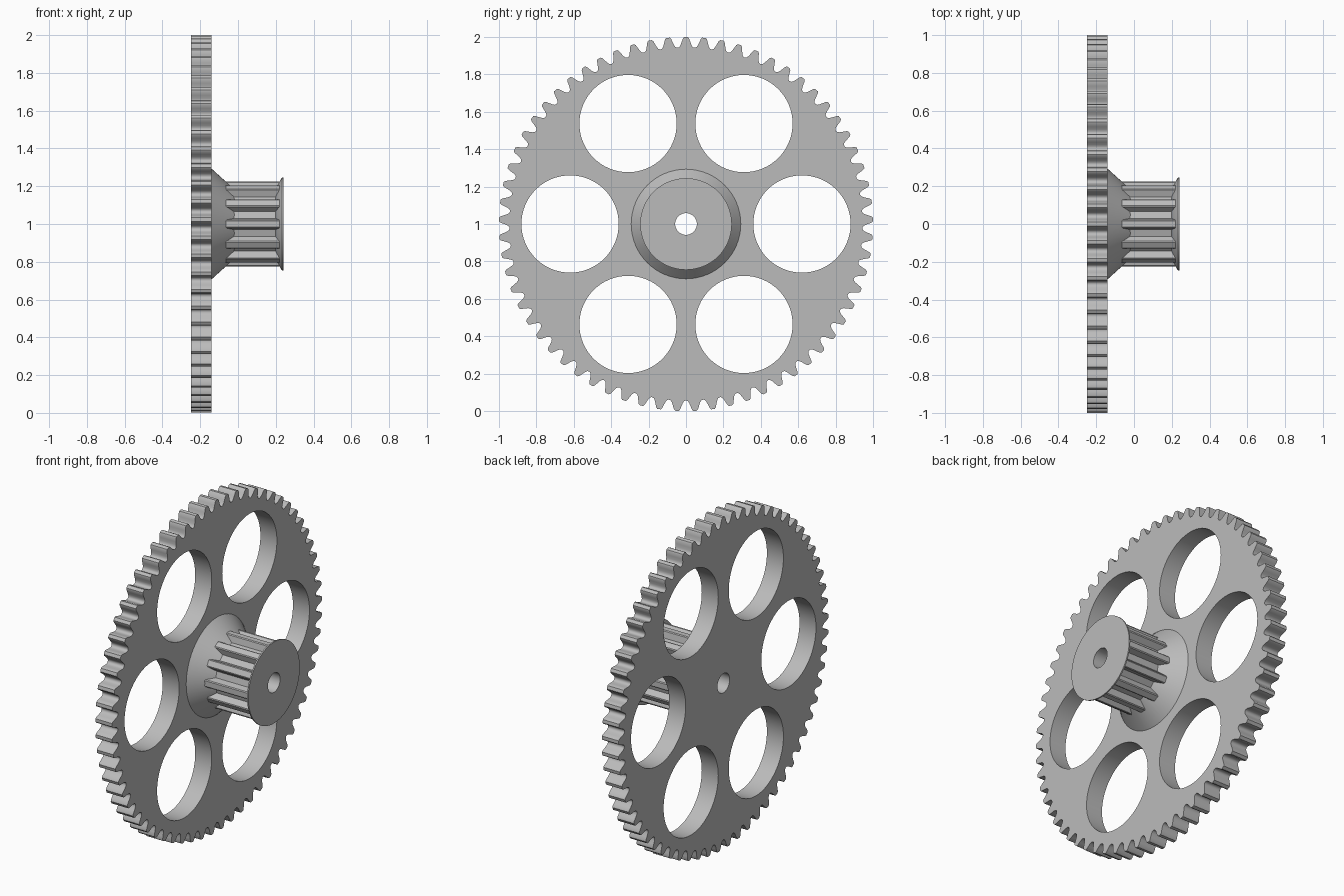
import bpy, bmesh
from math import sin, cos, pi, tau, radians
from mathutils import Matrix, Vector

cube = bpy.data.objects.get("Cube")
if cube:
    bpy.data.objects.remove(cube, do_unlink=True)

# One grey plastic for the whole part
grey = bpy.data.materials.new("grey plastic")
grey.use_nodes = True
grey.diffuse_color = (0.5, 0.5, 0.5, 1)
grey.node_tree.nodes["Principled BSDF"].inputs["Base Color"].default_value = (0.5, 0.5, 0.5, 1)

# The axle runs along x at height 1: local (x, y, z) becomes world (y, z, x)
AXLE = Matrix(((0, 0, 1, 0), (1, 0, 0, 0), (0, 1, 0, 1), (0, 0, 0, 1)))
BORE = 0.058


def polar(r, a):
    return Vector((r * cos(a), r * sin(a)))


def circle(r, centre=Vector((0, 0)), n=64):
    return [centre + polar(r, tau * i / n) for i in range(n)]


def toothed(count, tooth, start):
    """Closed outline: one tooth (pitch fraction, radius) repeated around."""
    pitch = tau / count
    return [polar(r, start + (i + f) * pitch) for i in range(count) for f, r in tooth]


def mirrored(half):
    return [(-f, r) for f, r in reversed(half)] + half


def finish(obj):
    bpy.ops.object.select_all(action="DESELECT")
    obj.select_set(True)
    bpy.context.view_layer.objects.active = obj
    if obj.type == "CURVE":
        bpy.ops.object.convert(target="MESH")
    bpy.ops.object.shade_smooth_by_angle(angle=radians(30))


def slab(name, outlines, x0, x1):
    """Flat plate filled between outlines; inner outlines become holes."""
    curve = bpy.data.curves.new(name, "CURVE")
    curve.dimensions = "2D"
    curve.fill_mode = "BOTH"
    curve.extrude = (x1 - x0) / 2
    for pts in outlines:
        spline = curve.splines.new("POLY")
        spline.points.add(len(pts) - 1)
        for p, co in zip(spline.points, pts):
            p.co = (co.x, co.y, 0, 1)
        spline.use_cyclic_u = True
    curve.materials.append(grey)
    obj = bpy.data.objects.new(name, curve)
    bpy.context.collection.objects.link(obj)
    obj.matrix_world = AXLE @ Matrix.Translation((0, 0, (x0 + x1) / 2))
    finish(obj)


def lathe(name, profile, n=64):
    """Ring turned about the axle from a closed (x, radius) profile."""
    bm = bmesh.new()
    rings = [[bm.verts.new((*polar(r, tau * i / n), x)) for i in range(n)] for x, r in profile]
    for a, b in zip(rings, rings[1:] + rings[:1]):
        for i in range(n):
            j = (i + 1) % n
            bm.faces.new((a[i], a[j], b[j], b[i]))
    bmesh.ops.recalc_face_normals(bm, faces=bm.faces)
    mesh = bpy.data.meshes.new(name)
    bm.to_mesh(mesh)
    bm.free()
    mesh.materials.append(grey)
    obj = bpy.data.objects.new(name, mesh)
    bpy.context.collection.objects.link(obj)
    obj.matrix_world = AXLE
    finish(obj)


# Large gear wheel with six lightening holes
gear_tooth = mirrored([(0.1, 1.0), (0.17, 0.993), (0.24, 0.975), (0.31, 0.958), (0.38, 0.948), (0.46, 0.944)])
holes = [circle(0.26, polar(0.62, k * pi / 3)) for k in range(6)]
slab("gear_wheel", [toothed(65, gear_tooth, pi / 2), circle(BORE)] + holes, -0.25, -0.14)

# Toothed belt pulley
belt_tooth = mirrored([(0.14, 0.225), (0.19, 0.221), (0.31, 0.185)])
slab("belt_pulley", [toothed(12, belt_tooth, pi / 2), circle(BORE)], -0.14, 0.235)

# Conical hub and flared end flange
lathe("hub_cone", [(-0.14, 0.293), (-0.015, 0.18), (-0.015, BORE), (-0.14, BORE)])
lathe("end_flange", [(0.195, 0.18), (0.232, 0.245), (0.24, 0.245), (0.24, BORE), (0.195, BORE)])
